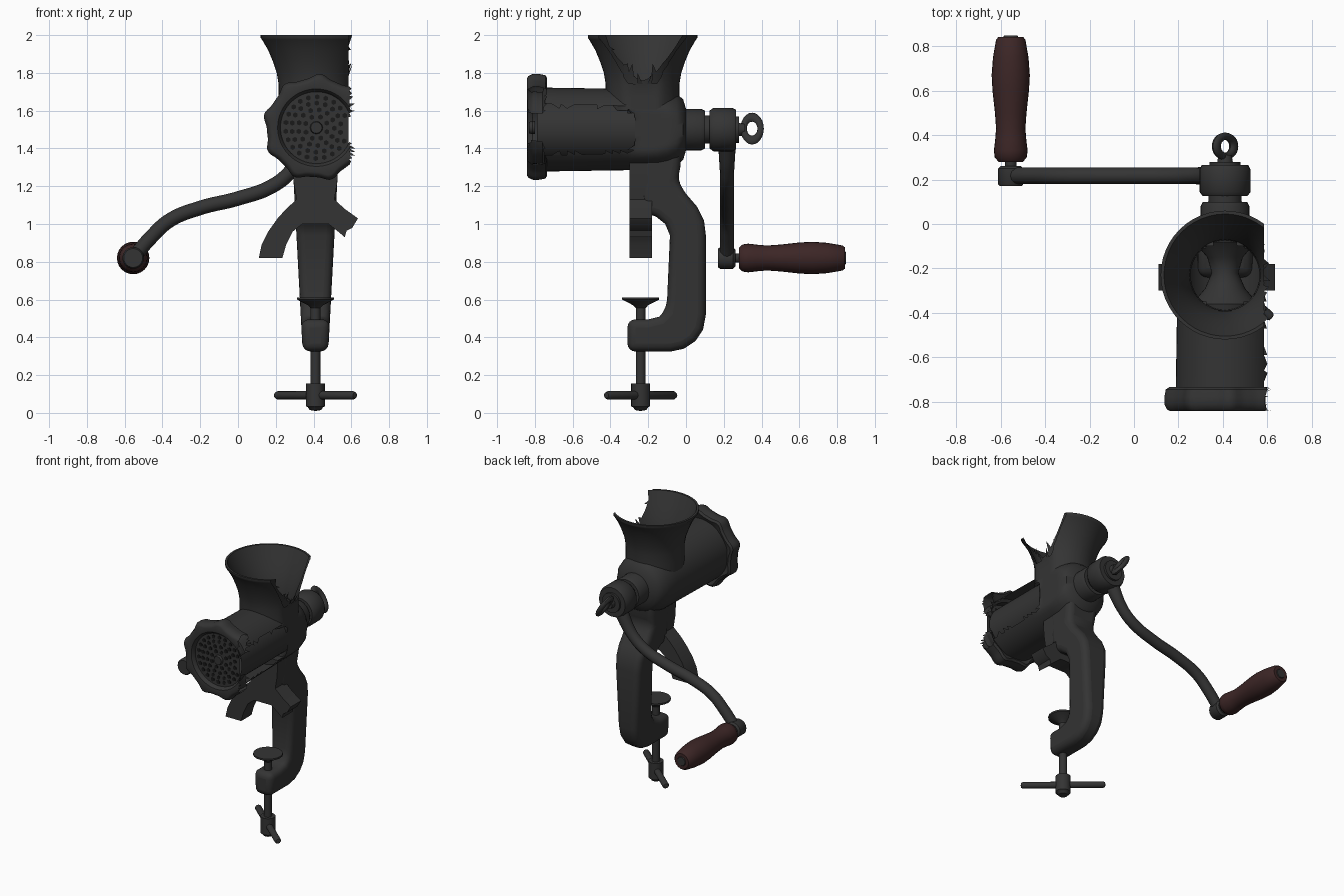
import bpy, bmesh, math, random
from mathutils import Vector, Matrix

random.seed(4)
if "Cube" in bpy.data.objects:
    bpy.data.objects.remove(bpy.data.objects["Cube"])


def material(name, rgb):
    m = bpy.data.materials.new(name)
    m.use_nodes = True
    m.diffuse_color = (*rgb, 1)
    m.node_tree.nodes["Principled BSDF"].inputs["Base Color"].default_value = (*rgb, 1)
    return m


IRON = material("dark_iron", (0.034, 0.034, 0.034))
WOOD = material("red_brown_wood", (0.045, 0.019, 0.019))
HOLE = material("hole_black", (0.01, 0.01, 0.01))
CX = 0.41                              # centre line of the machine
SHAFT = Vector((CX, 0, 1.5))           # axis of barrel and crank
FRONT = Vector((CX + 0.005, 0, 1.51))  # axis of front ring and plate
SCREW = Vector((CX, -0.24, 0))         # axis of the clamp screw
GRIP = Vector((-0.555, 0, 0.82))       # axis of the handle


def smooth(ob, angle=40):
    bpy.ops.object.select_all(action="DESELECT")
    ob.select_set(True)
    bpy.context.view_layer.objects.active = ob
    bpy.ops.object.shade_smooth_by_angle(angle=math.radians(angle))


def finish(bm, name, mat=IRON):
    bmesh.ops.recalc_face_normals(bm, faces=bm.faces)
    me = bpy.data.meshes.new(name)
    bm.to_mesh(me)
    bm.free()
    ob = bpy.data.objects.new(name, me)
    bpy.context.collection.objects.link(ob)
    me.materials.append(mat)
    smooth(ob)
    return ob


def spin(profile, origin, axis, segs=32, shape=None):
    """Revolve (radius, position) points about y or z."""
    bm = bmesh.new()
    rings = []
    for r, t in profile:
        ring = []
        for i in range(segs):
            a = 2 * math.pi * i / segs
            q = shape(r, a) if shape else r
            c, s = q * math.cos(a), q * math.sin(a)
            ring.append(bm.verts.new(origin + Vector((c, t, s) if axis == "y" else (c, s, t))))
        rings.append(ring)
    for lo, hi in zip(rings, rings[1:]):
        for i in range(segs):
            j = (i + 1) % segs
            bm.faces.new((lo[i], lo[j], hi[j], hi[i]))
    bmesh.ops.remove_doubles(bm, verts=bm.verts, dist=1e-5)
    return bm


def prism(outline, axis, lo, hi):
    """Extrude a 2D outline along x (points y, z) or y (points x, z)."""
    bm = bmesh.new()
    put = (lambda a, b, d: (d, a, b)) if axis == "x" else (lambda a, b, d: (a, d, b))
    face = bm.faces.new([bm.verts.new(put(a, b, lo)) for a, b in outline])
    new = bmesh.ops.extrude_face_region(bm, geom=[face])["geom"]
    shift = Vector(put(0, 0, hi - lo))
    bmesh.ops.translate(bm, vec=shift, verts=[v for v in new if isinstance(v, bmesh.types.BMVert)])
    return bm


def tear(bm, near=0.585, far=0.62, keep=0.5):
    """Break the +x side away, leaving splinters rooted on the break."""
    for x in (near, far):
        bmesh.ops.bisect_plane(bm, geom=bm.verts[:] + bm.edges[:] + bm.faces[:],
                               plane_co=(x, 0, 0), plane_no=(1, 0, 0))
    bmesh.ops.triangulate(bm, faces=[f for f in bm.faces if f.calc_center_median().x > near])
    gone = []
    for f in bm.faces:
        x = f.calc_center_median().x
        rooted = sum(v.co.x < near + 0.001 for v in f.verts) > 1
        if x > near and not (rooted and random.random() < keep):
            gone.append(f)
    bmesh.ops.delete(bm, geom=gone, context="FACES")
    return bm


def flatten(bm, axis, lo, hi, limit=0.584):
    """Press the +x side flat where it stays whole."""
    for v in bm.verts:
        if lo < v.co[axis] < hi:
            v.co.x = min(v.co.x, limit)
    return bm


def open_throat(bm):
    """Remove the wall under the hopper."""
    throat = []
    for f in bm.faces:
        c = f.calc_center_median()
        if c.z > 1.5 and math.hypot(c.x - CX, c.y + 0.23) < 0.165:
            throat.append(f)
    bmesh.ops.delete(bm, geom=throat, context="FACES")
    return bm


def bevel(ob, width, segments=3):
    m = ob.modifiers.new("rounded", "BEVEL")
    m.width = width
    m.segments = segments
    m.limit_method = "ANGLE"
    m.angle_limit = math.radians(35)


# Barrel, open under the hopper and torn along the front of one side
barrel_profile = [(0.222 - 0.01 * i / 16, -0.75 + 0.04 * i) for i in range(16)]
barrel_profile += [(0.205, -0.1), (0.19, -0.05), (0.16, -0.015), (0.11, 0.0)]
barrel = open_throat(spin(barrel_profile, SHAFT, "y", 48))
finish(tear(flatten(barrel, 1, -0.3, 0.1)), "barrel")

# Inner bore of the barrel, whole behind the tear
bore = spin([(0.173, -0.79 + 0.04 * i) for i in range(19)], SHAFT, "y", 48)
finish(open_throat(bore), "barrel_bore")

# Hopper funnel with a thin wall, torn at the top
outside = [(0.195, 1.6), (0.195, 1.67), (0.195, 1.74), (0.205, 1.8), (0.225, 1.86),
           (0.25, 1.92), (0.282, 1.975), (0.29, 1.985), (0.29, 2.0)]
inside = [(0.275, 2.0), (0.238, 1.92), (0.205, 1.85), (0.18, 1.78), (0.16, 1.7), (0.155, 1.6)]
hopper = spin(outside + inside, Vector((CX, -0.23, 0)), "z", 48)
finish(tear(flatten(hopper, 2, 1.5, 1.77), 0.585, 0.615, 0.35), "hopper")

# Feed screw seen down the throat
finish(spin([(0, -0.42), (0.14, -0.4), (0.15, -0.36), (0.09, -0.29), (0.06, -0.22),
             (0.08, -0.15), (0.14, -0.08), (0.14, -0.04), (0, -0.03)], SHAFT, "y"), "feed_screw")


# Scalloped front ring
def lobes(r, a):
    return r + 0.024 * math.cos(4.5 * (a - 2.2)) ** 4 if r > 0.23 else r


ring = spin([(0.19, -0.76), (0.24, -0.735), (0.255, -0.745), (0.262, -0.78), (0.262, -0.81),
             (0.25, -0.835), (0.235, -0.843), (0.205, -0.838), (0.19, -0.82), (0.19, -0.76)],
            FRONT, "y", 90, lobes)
finish(tear(ring, 0.59, 0.62), "front_ring")

# Perforated plate with its holes and centre pin
finish(tear(spin([(0, -0.812), (0.06, -0.812), (0.12, -0.812), (0.192, -0.812), (0.192, -0.79)],
                 FRONT, "y", 40), 0.585, 0.6), "cutting_plate")
holes = bmesh.new()
for radius, count in ((0.06, 8), (0.095, 13), (0.13, 18), (0.163, 22)):
    for i in range(count):
        a = 2 * math.pi * i / count + radius * 20
        spot = FRONT + Vector((radius * math.cos(a), -0.814, radius * math.sin(a)))
        if spot.x < 0.575:
            turn = Matrix.Translation(spot) @ Matrix.Rotation(math.pi / 2, 4, "X")
            bmesh.ops.create_cone(holes, cap_ends=True, segments=6, radius1=0.014, radius2=0.014,
                                  depth=0.005, matrix=turn)
finish(holes, "plate_holes", HOLE)
finish(spin([(0, -0.83), (0.03, -0.83), (0.034, -0.82), (0.034, -0.8)], FRONT, "y", 12), "plate_pin")

# Clamp bracket, tapering towards the bottom
bracket_outline = [(-0.02, 1.45), (-0.03, 1.3), (-0.045, 1.23), (0.0, 1.16), (0.06, 1.09),
                   (0.095, 1.02), (0.105, 0.94), (0.105, 0.52), (0.09, 0.44), (0.05, 0.38),
                   (-0.01, 0.34), (-0.08, 0.325), (-0.31, 0.325), (-0.31, 0.495), (-0.2, 0.495),
                   (-0.14, 0.51), (-0.11, 0.54), (-0.1, 0.6), (-0.085, 0.94), (-0.11, 1.0),
                   (-0.16, 1.04), (-0.22, 1.06), (-0.24, 1.15), (-0.24, 1.4)]
bracket = prism(bracket_outline, "x", -1, 1)
for v in bracket.verts:
    v.co.x = CX + v.co.x * (0.068 + 0.048 * (v.co.z - 0.33) / 0.9)
bevel(finish(bracket, "clamp_bracket"), 0.042, 4)

# Forked foot, one prong snapped off short
top = [(0.12, 1.34), (0.115, 1.22), (0.1, 1.13), (0.155, 1.08)]
prong = [(0.2, 1.03), (0.25, 0.96), (0.285, 0.89), (0.3, 0.82), (0.175, 0.82), (0.155, 0.89)]
crotch = [(0.12, 0.96), (0.07, 1.0)]
snapped = [(0.225, 1.03), (0.195, 0.98), (0.165, 0.965), (0.155, 0.93)]
fork_outline = [(CX - x, z) for x, z in top + prong + crotch]
fork_outline += [(CX + x, z) for x, z in reversed(top + snapped + crotch)]
finish(prism(fork_outline, "y", -0.3, -0.18), "forked_foot")

# Clamp screw with pressure pad, hub and cross bar
finish(spin([(0, 0.01), (0.03, 0.015), (0.04, 0.03), (0.05, 0.035), (0.05, 0.155), (0.026, 0.155),
             (0.026, 0.555), (0.04, 0.57), (0.098, 0.6), (0.098, 0.612), (0, 0.612)],
            SCREW, "z", 20), "clamp_screw")
bar = spin([(0, -0.28), (0.016, -0.277), (0.022, -0.265), (0.022, 0.265), (0.016, 0.277), (0, 0.28)],
           Vector(), "y", 16)
middle = Matrix.Translation(SCREW + Vector((0, 0, 0.093)))
bar.transform(middle @ Matrix.Rotation(math.radians(49), 4, "Z"))
finish(bar, "cross_bar")

# Rear collar, shaft and crank hub
finish(spin([(0.11, -0.03), (0.11, 0.08), (0.1, 0.1), (0.075, 0.1), (0.075, 0.125), (0.1, 0.125),
             (0.115, 0.145), (0.115, 0.245), (0.105, 0.265), (0.07, 0.265), (0.07, 0.28),
             (0.035, 0.28), (0.03, 0.31), (0, 0.31)], SHAFT, "y"), "collar_and_crank_hub")

# Wing eye on the crank bolt
bpy.ops.mesh.primitive_torus_add(major_segments=24, minor_segments=10,
                                 major_radius=0.045, minor_radius=0.017)
eye = bpy.context.object
eye.name = "bolt_eye"
eye.data.materials.append(IRON)
eye.data.transform(Matrix.Translation((CX, 0.35, 1.505)) @ Matrix.Rotation(math.radians(57), 4, "Y")
                   @ Matrix.Diagonal((1.6, 1, 1, 1)))
smooth(eye)

# Curved crank arm
curve = bpy.data.curves.new("crank_arm", "CURVE")
curve.dimensions = "3D"
curve.bevel_depth = 0.038
curve.bevel_resolution = 4
curve.use_fill_caps = True
path = [(0.38, 1.44), (0.28, 1.28), (0.18, 1.2), (0.0, 1.135), (-0.2, 1.085),
        (-0.36, 1.02), (-0.46, 0.93), (-0.555, 0.82)]
line = curve.splines.new("BEZIER")
line.bezier_points.add(len(path) - 1)
for i, (p, (x, z)) in enumerate(zip(line.bezier_points, path)):
    p.co = (x, 0.217, z)
    p.handle_left_type = p.handle_right_type = "AUTO"
    p.radius = 1.25 if i == 0 else 1
arm = bpy.data.objects.new("crank_arm", curve)
bpy.context.collection.objects.link(arm)
curve.materials.append(IRON)

# Arm end, handle stem and wooden grip
finish(spin([(0, 0.17), (0.05, 0.17), (0.057, 0.18), (0.057, 0.25), (0.045, 0.262), (0.025, 0.262),
             (0.025, 0.29), (0, 0.29)], GRIP, "y", 24), "handle_stem")
finish(spin([(0, 0.28), (0.055, 0.28), (0.072, 0.3), (0.076, 0.33), (0.07, 0.38), (0.066, 0.43),
             (0.071, 0.5), (0.082, 0.6), (0.086, 0.67), (0.08, 0.75), (0.066, 0.83), (0.055, 0.843),
             (0, 0.843)], GRIP, "y", 24), "wooden_grip", WOOD)
finish(spin([(0, 0.848), (0.03, 0.848), (0.034, 0.842), (0, 0.842)], GRIP, "y", 16), "grip_end_cap")
